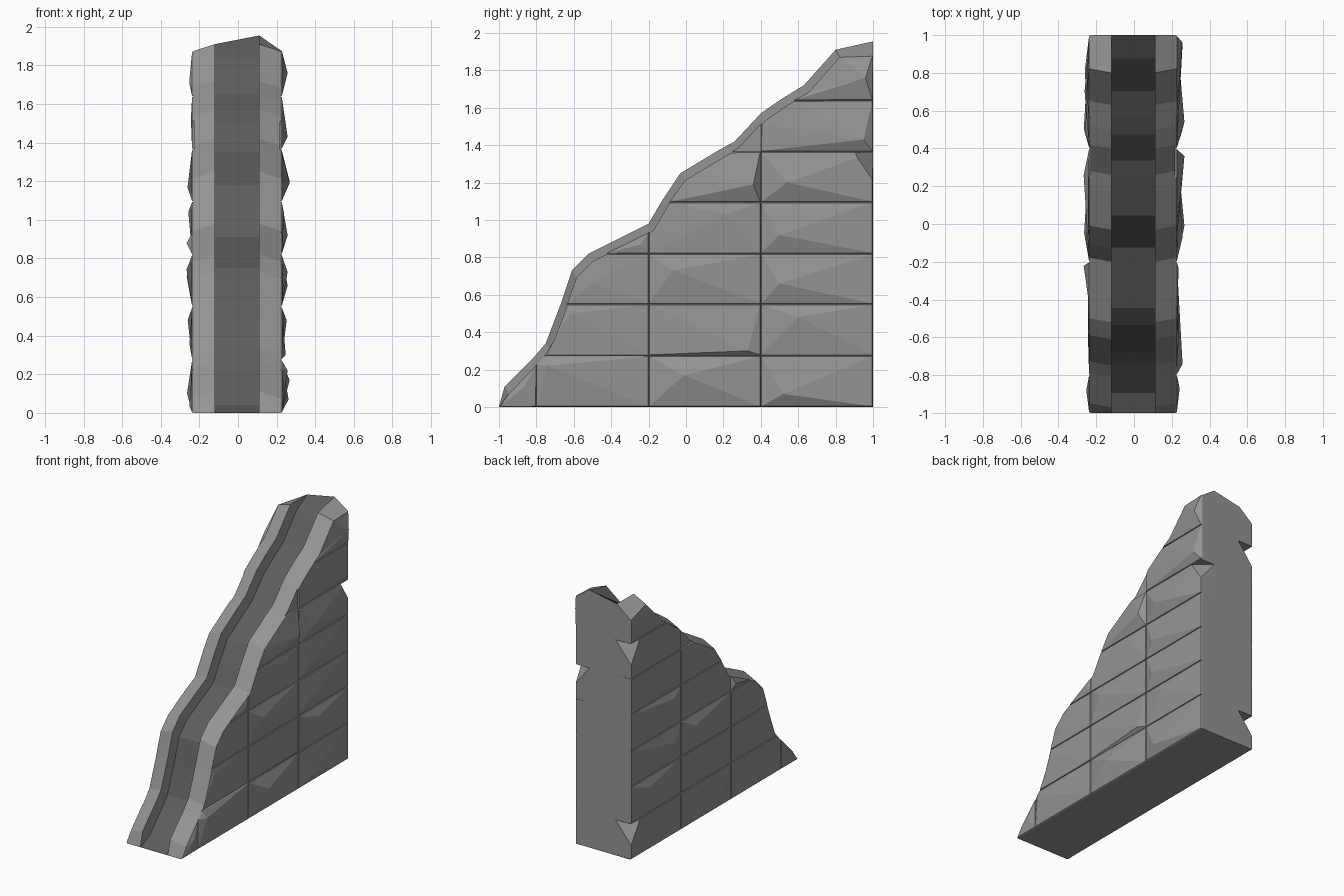
import bpy, bmesh, random
from mathutils import Vector

if "Cube" in bpy.data.objects:
    bpy.data.objects.remove(bpy.data.objects["Cube"])

random.seed(4)
# Sloping top edge of the wall (y, z)
RIM = [(-1, 0), (-.97, .11), (-.81, .27), (-.75, .34), (-.67, .55), (-.61, .73),
       (-.52, .82), (-.2, .98), (-.13, 1.10), (-.03, 1.25), (.17, 1.37), (.26, 1.42),
       (.4, 1.57), (.5, 1.64), (.63, 1.72), (.8, 1.91), (1, 1.955)]
# Columns across the top: x, y shift, z shift, height of the back end
COLS = [(-.229, .02, -.035, 1.82), (-.12, 0, 0, 1.91), (-.12, .075, -.07, 1.91),
        (.11, .075, -.07, 1.955), (.11, 0, 0, 1.955), (.218, .02, -.035, 1.88)]
COURSES = [.275, .55, .82, 1.095, 1.365, 1.64]
JOINTS = [-.8, -.2, .4]
# Facet peaks on the right side (y, z, bulge)
PEAKS = [(-.87, .1, .015), (-.74, .22, .03), (-.01, .17, .04), (.52, .07, .035),
         (-.62, .50, .01), (.33, .30, .02), (.6, .48, .025),
         (-.07, .73, .03), (.36, .66, .025), (-.5, .66, .008),
         (-.24, .87, .01), (.5, .66, .03), (.5, .92, .03),
         (.22, 1.03, .012), (.83, 1.01, .02), (.36, 1.19, .04), (.54, 1.2, .04),
         (.38, 1.45, .005), (.95, 1.43, .03), (.96, 1.76, .03)]


def material(name, v):
    m = bpy.data.materials.new(name)
    m.diffuse_color = (v, v, v, 1)
    m.use_nodes = True
    m.node_tree.nodes["Principled BSDF"].inputs["Base Color"].default_value = m.diffuse_color
    return m


bm = bmesh.new()

# Lofted body with bevelled shoulders and a recessed, darker channel along the top
cols = []
for x, dy, dz, top in COLS:
    pts = [RIM[0]] + [(y + dy, z + dz) for y, z in RIM[1:-1]] + [(1, top)]
    cols.append([bm.verts.new((x, y, z)) for y, z in pts])
feet = [bm.verts.new((COLS[k][0], 1, 0)) for k in (0, 5)]
n = len(RIM)
for k in range(5):
    a, b = cols[k], cols[k + 1]
    for i in range(n - 1):
        f = bm.faces.new((a[i], b[i], b[i + 1], a[i + 1]))
        f.material_index = int(k == 2)
bm.faces.new([c[0] for c in cols] + [feet[1], feet[0]])
bm.faces.new([c[-1] for c in cols] + [feet[1], feet[0]])
bm.faces.new(cols[0] + [feet[0]])
bm.faces.new(cols[5] + [feet[1]])
bmesh.ops.remove_doubles(bm, verts=bm.verts[:], dist=1e-5)
bmesh.ops.recalc_face_normals(bm, faces=bm.faces[:])


def side_faces(s):
    x = COLS[5][0] if s > 0 else COLS[0][0]
    return [f for f in bm.faces if all(abs(v.co.x - x) < 1e-4 for v in f.verts)]


# Stone blocks: cut each side along courses and joints, raise and facet every block
for s in (-1, 1):
    cuts = [((0, 0, z), (0, 0, 1)) for z in COURSES] + [((0, y, 0), (0, 1, 0)) for y in JOINTS]
    for co, no in cuts:
        fs = side_faces(s)
        es = {e for f in fs for e in f.edges}
        vs = {v for f in fs for v in f.verts}
        bmesh.ops.bisect_plane(bm, geom=fs + list(es) + list(vs), dist=1e-3,
                               plane_co=co, plane_no=no)
    for f in [f for f in side_faces(s) if f.calc_area() > .012]:
        ys = [v.co.y for v in f.verts]
        zs = [v.co.z for v in f.verts]
        full = len(f.verts) < 6
        bmesh.ops.inset_individual(bm, faces=[f], thickness=.006, depth=.009)
        c = f.calc_center_median()
        bulge = random.uniform(.01, .03) if full else .006
        if s > 0:
            for y, z, h in PEAKS:
                if min(ys) + .02 < y < max(ys) - .02 and min(zs) + .02 < z < max(zs) - .02:
                    c, bulge = Vector((c.x, y, z)), h
                    break
        elif full:
            c.y += random.uniform(-.4, .4) * (max(ys) - min(ys))
            c.z += random.uniform(-.35, .35) * (max(zs) - min(zs))
        peak = bmesh.ops.poke(bm, faces=[f])['verts'][0]
        peak.co = (c.x + s * bulge, c.y, c.z)

me = bpy.data.meshes.new("stone_wall")
bm.to_mesh(me)
bm.free()
me.materials.append(material("stone", .3))
me.materials.append(material("dark_stone", .11))
wall = bpy.data.objects.new("stone_wall", me)
bpy.context.collection.objects.link(wall)


# Chipped back corners, deepest at the top and fading out at the bottom
def chip(s, z0, z1):
    b = bmesh.new()
    rings = []
    for z, y in ((z0, .995), (z1, .83)):
        pts = [(s * .11, 1.0), (s * .32, y), (s * .32, 1.1), (s * .11, 1.1)]
        rings.append([b.verts.new((px, py, z)) for px, py in pts])
    lo, hi = rings
    b.faces.new(lo)
    b.faces.new(hi)
    for i in range(4):
        j = (i + 1) % 4
        b.faces.new((lo[i], lo[j], hi[j], hi[i]))
    bmesh.ops.triangulate(b, faces=b.faces[:])
    bmesh.ops.recalc_face_normals(b, faces=b.faces[:])
    m = bpy.data.meshes.new("chip_cutter")
    b.to_mesh(m)
    b.free()
    m.materials.append(me.materials[0])
    o = bpy.data.objects.new("chip_cutter", m)
    bpy.context.collection.objects.link(o)
    o.hide_render = True
    o.hide_set(True)
    mod = wall.modifiers.new("chip", 'BOOLEAN')
    mod.operation, mod.solver, mod.object = 'DIFFERENCE', 'EXACT', o


chip(1, 1.1, 1.36)
chip(-1, 1.37, 1.635)
chip(-1, .004, .27)
